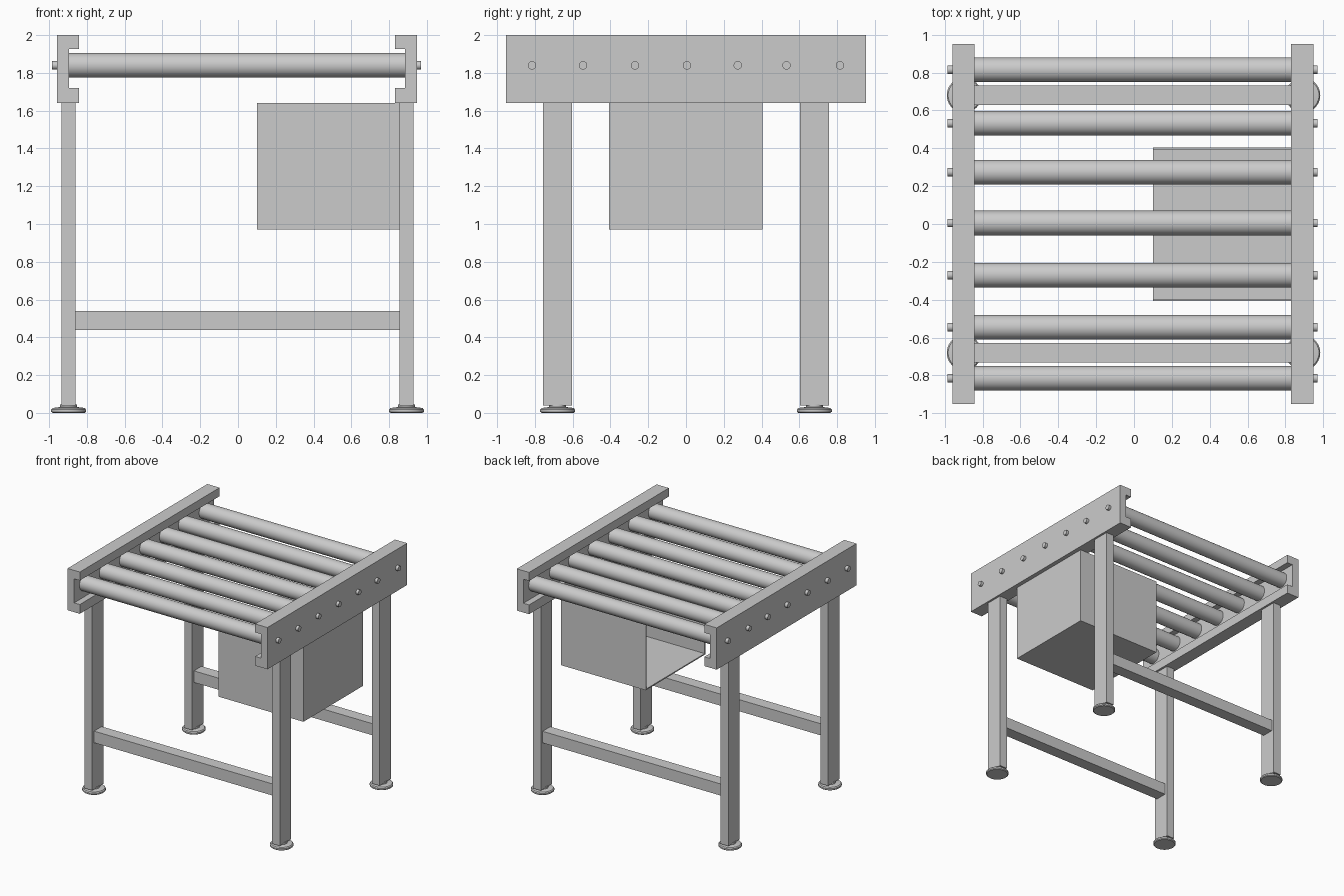
import bpy, bmesh, math
from mathutils import Matrix

if "Cube" in bpy.data.objects:
    bpy.data.objects.remove(bpy.data.objects["Cube"])


def finish(name, bm, smooth=False):
    bmesh.ops.recalc_face_normals(bm, faces=bm.faces)
    me = bpy.data.meshes.new(name)
    bm.to_mesh(me)
    bm.free()
    ob = bpy.data.objects.new(name, me)
    bpy.context.collection.objects.link(ob)
    if smooth:
        bpy.ops.object.select_all(action='DESELECT')
        ob.select_set(True)
        bpy.context.view_layer.objects.active = ob
        bpy.ops.object.shade_smooth_by_angle(angle=math.radians(35))
    return ob


def box(name, x0, x1, y0, y1, z0, z1):
    bm = bmesh.new()
    m = Matrix.Translation(((x0 + x1) / 2, (y0 + y1) / 2, (z0 + z1) / 2))
    m = m @ Matrix.Diagonal((x1 - x0, y1 - y0, z1 - z0, 1))
    bmesh.ops.create_cube(bm, size=1, matrix=m)
    return finish(name, bm)


def rod(name, x0, x1, y, z, r, sides):
    bm = bmesh.new()
    m = Matrix.Translation(((x0 + x1) / 2, y, z)) @ Matrix.Rotation(math.pi / 2, 4, 'Y')
    bmesh.ops.create_cone(bm, cap_ends=True, segments=sides, radius1=r, radius2=r,
                          depth=x1 - x0, matrix=m)
    return finish(name, bm, True)


def prism(name, profile, y0, y1):
    """Extrude an x-z outline along y."""
    bm = bmesh.new()
    face = bm.faces.new([bm.verts.new((x, y0, z)) for x, z in profile])
    ext = bmesh.ops.extrude_face_region(bm, geom=[face])
    vs = [g for g in ext['geom'] if isinstance(g, bmesh.types.BMVert)]
    bmesh.ops.translate(bm, vec=(0, y1 - y0, 0), verts=vs)
    return finish(name, bm)


def lathe(name, profile, cx, cy, steps=40):
    """Revolve an r-z outline about a vertical axis."""
    bm = bmesh.new()
    vs = [bm.verts.new((r, 0, z)) for r, z in profile]
    es = [bm.edges.new(p) for p in zip(vs, vs[1:])]
    bmesh.ops.spin(bm, geom=vs + es, cent=(0, 0, 0), axis=(0, 0, 1),
                   angle=2 * math.pi, steps=steps)
    bmesh.ops.remove_doubles(bm, verts=bm.verts, dist=1e-5)
    bmesh.ops.translate(bm, vec=(cx, cy, 0), verts=bm.verts)
    return finish(name, bm, True)


# Channel side rails, open side facing inward
OUT, WEB, LIP, CX = 0.953, 0.89, 0.836, -0.006
channel = [(OUT, 1.64), (LIP, 1.64), (LIP, 1.72), (WEB, 1.72),
           (WEB, 1.927), (LIP, 1.927), (LIP, 2.0), (OUT, 2.0)]
for side, s in (("left", -1), ("right", 1)):
    prism(side + "_rail", [(CX + s * x, z) for x, z in channel], -0.952, 0.952)

# Rollers with their protruding axles
for i, y in enumerate((-0.815, -0.545, -0.27, 0.005, 0.274, 0.532, 0.815)):
    rod(f"roller_{i + 1}", CX - WEB, CX + WEB, y, 1.84, 0.065, 40)
    rod(f"axle_{i + 1}", -0.985, 0.97, y, 1.84, 0.022, 20)

# Legs, feet and cross bars
foot = [(0, 0), (0.085, 0), (0.092, 0.006), (0.092, 0.018), (0.085, 0.026),
        (0.045, 0.031), (0.045, 0.045), (0, 0.045)]
for end, y in (("front", -0.68), ("back", 0.68)):
    for side, x in (("left", -0.897), ("right", 0.892)):
        box(f"{end}_{side}_leg", x - 0.037, x + 0.037, y - 0.077, y + 0.077, 0.038, 1.645)
        lathe(f"{end}_{side}_foot", foot, x, y)
    box(end + "_cross_bar", -0.862, 0.857, y - 0.052, y + 0.052, 0.44, 0.54)

# Sheet metal drive box, open on the top and the inner side
T = 0.01
X0, X1, Y0, Y1, Z0, Z1 = 0.10, 0.91, -0.408, 0.404, 0.97, 1.64
box("drive_box_floor", X0, X1, Y0, Y1, Z0, Z0 + T)
box("drive_box_front_wall", X0, X1, Y0, Y0 + T, Z0 + T, Z1)
box("drive_box_back_wall", X0, X1, Y1 - T, Y1, Z0 + T, Z1)
box("drive_box_outer_wall", X1 - T, X1, Y0 + T, Y1 - T, Z0 + T, Z1)
